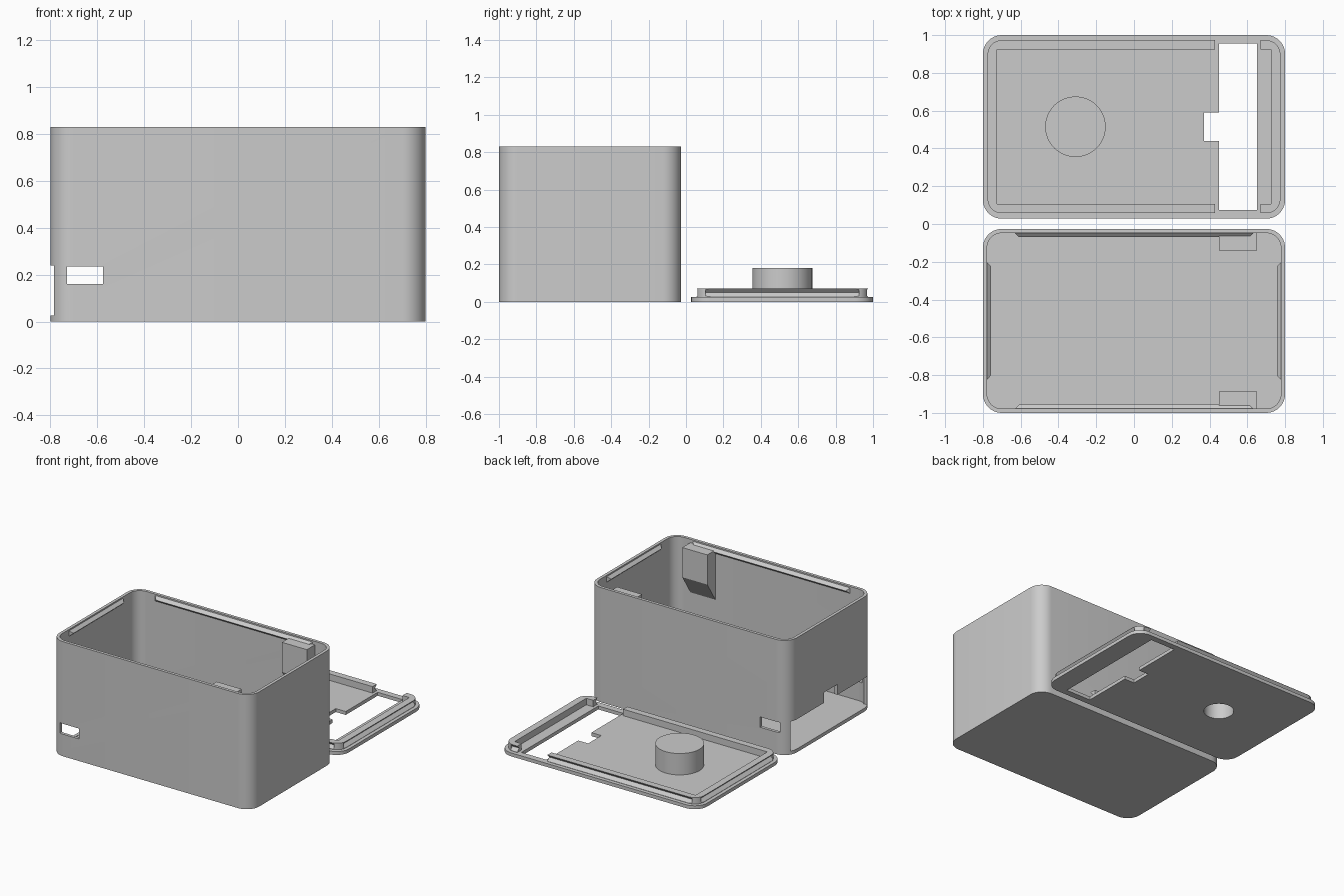
import bpy, bmesh, math
from mathutils import Vector

old = bpy.data.objects.get("Cube")
if old:
    bpy.data.objects.remove(old, do_unlink=True)

grey = bpy.data.materials.new("plain grey")
grey.use_nodes = True
colour = (0.6, 0.6, 0.6, 1)
grey.diffuse_color = colour
grey.node_tree.nodes["Principled BSDF"].inputs["Base Color"].default_value = colour


def hull(name, points):
    """Convex solid around a few points, with clean flat faces."""
    bm = bmesh.new()
    for p in points:
        bm.verts.new(p)
    bmesh.ops.convex_hull(bm, input=bm.verts[:])
    bmesh.ops.dissolve_limit(bm, angle_limit=0.01, verts=bm.verts[:], edges=bm.edges[:])
    bmesh.ops.recalc_face_normals(bm, faces=bm.faces[:])
    mesh = bpy.data.meshes.new(name)
    bm.to_mesh(mesh)
    bm.free()
    mesh.materials.append(grey)
    obj = bpy.data.objects.new(name, mesh)
    bpy.context.collection.objects.link(obj)
    return obj


def box(name, x, y, z):
    return hull(name, [(a, b, c) for a in x for b in y for c in z])


def rounded(name, x, y, z, r, steps=10):
    """Upright block with rounded vertical corners."""
    pts = []
    for cx, sx in ((x[0] + r, -1), (x[1] - r, 1)):
        for cy, sy in ((y[0] + r, -1), (y[1] - r, 1)):
            for i in range(steps + 1):
                a = math.pi / 2 * i / steps
                pts += [(cx + sx * r * math.cos(a), cy + sy * r * math.sin(a), h) for h in z]
    return hull(name, pts)


def cylinder(name, centre, r, z, sides=64):
    angles = [math.tau * i / sides for i in range(sides)]
    return hull(name, [(centre[0] + r * math.cos(a), centre[1] + r * math.sin(a), h)
                       for a in angles for h in z])


def cut(obj, *cutters):
    for cutter in cutters:
        mod = obj.modifiers.new("cut", "BOOLEAN")
        mod.operation, mod.solver, mod.object = "DIFFERENCE", "EXACT", cutter
        bpy.context.view_layer.objects.active = obj
        bpy.ops.object.modifier_apply(modifier=mod.name)
        bpy.data.objects.remove(cutter, do_unlink=True)


def wedge(name, middle, along, inward, half, taper, z, depth):
    """Triangular snap bar on a wall, its ridge pointing inward."""
    m, a, n = Vector(middle), Vector(along), Vector(inward)
    up = Vector((0, 0, 1))
    pts = []
    for s in (-1, 1):
        pts += [m + a * s * half - n * 0.004 + up * h for h in (z[0], z[2])]
        pts += [m + a * s * half + up * h for h in (z[0], z[2])]
        pts.append(m + a * s * (half - taper) + n * depth + up * z[1])
    return hull(name, pts)


def four_wedges(name, cy, hx, hy, long_half, short_half, taper, z, depth):
    bars = []
    for s, side in ((-1, "front"), (1, "back")):
        bars.append(wedge(f"{side}_{name}", (0, cy + s * hy, 0), (1, 0, 0), (0, -s, 0),
                          long_half, taper, z, depth))
    for s, side in ((-1, "right"), (1, "left")):
        bars.append(wedge(f"{side}_{name}", (s * hx, cy, 0), (0, 1, 0), (-s, 0, 0),
                          short_half, taper, z, depth))
    return bars


# Open case: hollow tray with a cable window through both long walls
CY, LY = -0.513, 0.515
shell = rounded("case_shell", (-0.8, 0.8), (-1, -0.026), (0, 0.83), 0.1)
cut(shell,
    rounded("hollow", (-0.778, 0.778), (-0.978, -0.048), (0.022, 0.9), 0.078),
    box("window", (-0.73, -0.575), (-1.1, 0.1), (0.16, 0.235)),
    box("end_opening", (-0.9, -0.7), (CY - 0.44, CY + 0.44), (0.025, 0.24)),
    box("end_notch", (-0.9, -0.7), (CY - 0.075, CY + 0.075), (0.2, 0.315)))

# Snap ridges just under the rim
four_wedges("snap_ridge", CY, 0.778, 0.465, 0.63, 0.31, 0.022, (0.78, 0.8, 0.82), 0.022)

# Screw posts with sloping undersides
for s, side in ((-1, "front"), (1, "back")):
    wall, face = CY + s * 0.475, CY + s * 0.373
    hull(f"{side}_post", [(x, y, z) for x in (0.45, 0.65)
                          for y, z in ((wall, 0.805), (face, 0.805), (face, 0.59), (wall, 0.43))])

# Lid plate with wide slot, notch and a blind round recess
lid = rounded("lid_plate", (-0.8, 0.8), (0.028, 1), (0, 0.025), 0.1)
cut(lid,
    box("slot", (0.45, 0.65), (0.075, 0.955), (-0.1, 0.1)),
    box("slot_notch", (0.37, 0.5), (0.44, 0.59), (-0.1, 0.1)),
    cylinder("recess", (-0.31, LY), 0.1, (-0.1, 0.1)))
boss = cylinder("round_boss", (-0.31, LY), 0.16, (0.02, 0.18))
cut(boss, cylinder("recess", (-0.31, LY), 0.1, (-0.1, 0.155)))

# Lid lip: a ring with grooves for the snap ridges and gaps for the posts
lip = rounded("lid_lip", (-0.775, 0.775), (0.057, 0.973), (0.024, 0.072), 0.075)
cut(lip,
    box("inside", (-0.725, 0.725), (0.105, 0.925), (-0.1, 0.2)),
    box("post_gap", (0.43, 0.67), (-0.1, 1.1), (-0.1, 0.2)),
    *four_wedges("groove", LY, 0.775, 0.458, 0.725, 0.41, 0.0, (0.027, 0.049, 0.071), 0.022))

# Smooth the curved walls, keep the edges crisp
bpy.ops.object.select_all(action="DESELECT")
for obj in (shell, lid, boss, lip):
    obj.select_set(True)
bpy.context.view_layer.objects.active = shell
bpy.ops.object.shade_smooth_by_angle(angle=math.radians(30))
